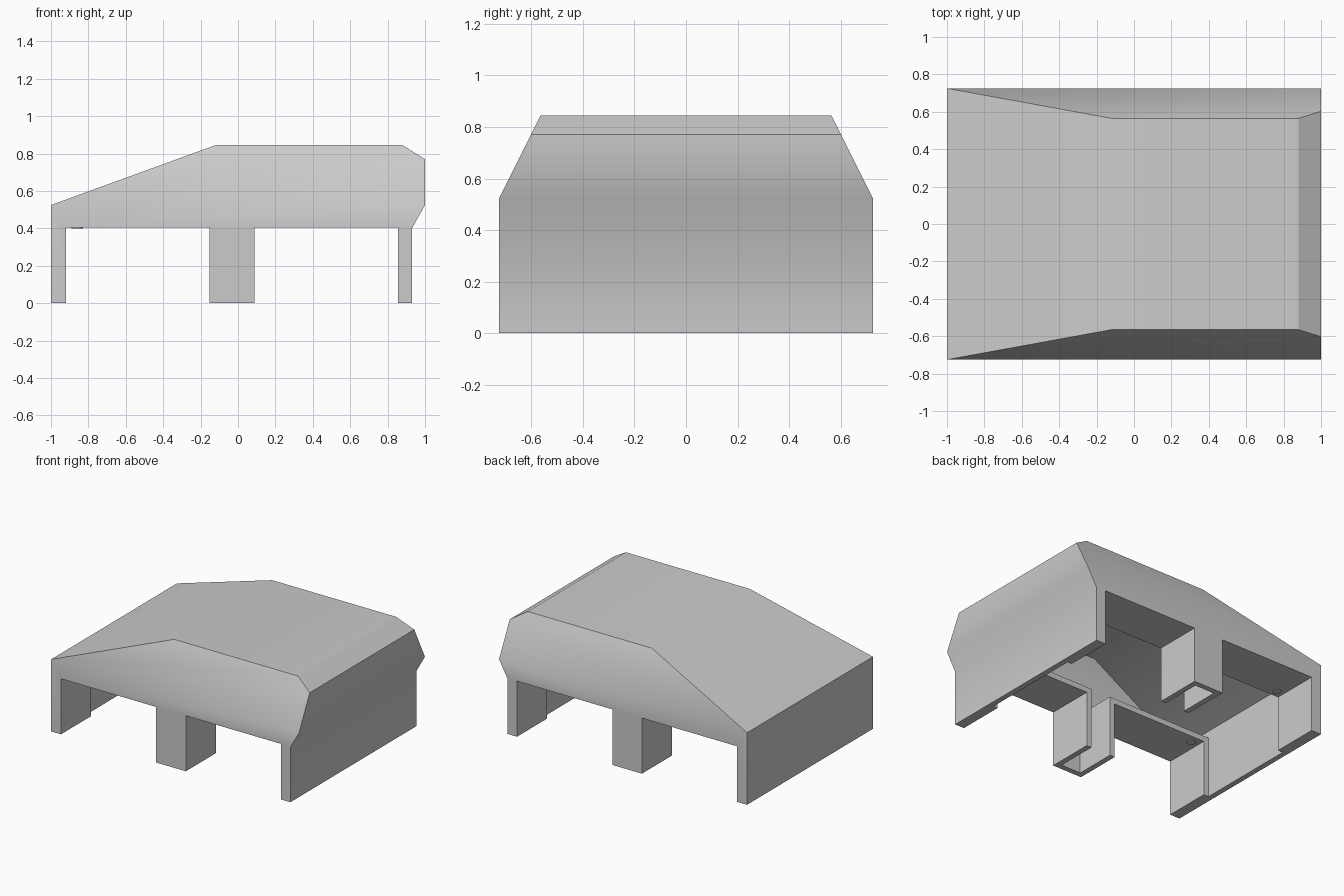
import bpy
import bmesh
import math
from mathutils import Vector

if "Cube" in bpy.data.objects:
    bpy.data.objects.remove(bpy.data.objects["Cube"], do_unlink=True)

grey = bpy.data.materials.new("plain grey")
grey.use_nodes = True
colour = (0.6, 0.6, 0.6, 1)
grey.diffuse_color = colour
grey.node_tree.nodes["Principled BSDF"].inputs["Base Color"].default_value = colour


def finish(name, bm):
    bmesh.ops.recalc_face_normals(bm, faces=bm.faces[:])
    mesh = bpy.data.meshes.new(name)
    bm.to_mesh(mesh)
    bm.free()
    mesh.materials.append(grey)
    obj = bpy.data.objects.new(name, mesh)
    bpy.context.collection.objects.link(obj)
    return obj


def prism(name, points, axis, half):
    """Extrude a (horizontal, z) profile along x or y, from -half to half."""
    bm = bmesh.new()

    def place(p, d):
        return (p[0], d, p[1]) if axis == "y" else (d, p[0], p[1])

    face = bm.faces.new([bm.verts.new(place(p, -half)) for p in points])
    out = bmesh.ops.extrude_face_region(bm, geom=[face])
    moved = [g for g in out["geom"] if isinstance(g, bmesh.types.BMVert)]
    step = Vector((0, 2 * half, 0)) if axis == "y" else Vector((2 * half, 0, 0))
    bmesh.ops.translate(bm, verts=moved, vec=step)
    return finish(name, bm)


def box(name, low, high):
    bm = bmesh.new()
    bmesh.ops.create_cube(bm, size=1)
    for v in bm.verts:
        v.co = [a + (c + 0.5) * (b - a) for a, b, c in zip(low, high, v.co)]
    return finish(name, bm)


def boolean(target, tool, operation="DIFFERENCE"):
    mod = target.modifiers.new("cut", "BOOLEAN")
    mod.operation = operation
    mod.solver = "EXACT"
    mod.object = tool
    bpy.context.view_layer.objects.active = target
    bpy.ops.object.modifier_apply(modifier=mod.name)
    bpy.data.objects.remove(tool, do_unlink=True)


def hull(name, profile, half, shoulder, top_half, top):
    """Long profile crossed with a symmetric end profile that tapers upward."""
    body = prism(name, profile, "y", half + 0.1)
    right = [(half, -0.3), (half, shoulder), (top_half, top)]
    slope = (half - top_half) / (top - shoulder)
    right.append((top_half - 0.1 * slope, top + 0.1))
    left = [(-y, z) for y, z in reversed(right)]
    boolean(body, prism("end_profile", right + left, "x", 1.2), "INTERSECT")
    return body


# Thin outer shell, open underneath
shell = hull("shell", [(-1, 0), (-1, 0.525), (-0.12, 0.845), (0.88, 0.845),
                       (1, 0.77), (1, 0.525), (0.93, 0.4), (0.93, 0)],
             0.725, 0.525, 0.565, 0.845)
boolean(shell, hull("hollow", [(-0.96, -0.1), (-0.96, 0.497), (-0.113, 0.805), (0.868, 0.805),
                               (0.96, 0.748), (0.96, 0.536), (0.89, 0.411), (0.89, -0.1)],
                    0.685, 0.516, 0.54, 0.805))

# Four wheel wells: thin-walled boxes, open below and at both sides
INNER, WELL_TOP, WALL = 0.38, 0.405, 0.04
wells = [(-0.92, -0.152), (0.087, 0.855)]
for x0, x1 in wells:
    for side in (-1, 1):
        y0, y1 = sorted((side * INNER, side * 0.705))
        boolean(shell, box("well", (x0 - WALL - 0.01 * (x0 < -0.5), y0, 0),
                           (x1 + WALL + 0.01 * (x1 > 0.5), y1, WELL_TOP + WALL)), "UNION")
for x0, x1 in wells:
    boolean(shell, box("bay", (x0, -1, -0.1), (x1, 1, WELL_TOP)))

# Tidy the cut faces
bm = bmesh.new()
bm.from_mesh(shell.data)
bmesh.ops.remove_doubles(bm, verts=bm.verts[:], dist=0.0003)
bmesh.ops.dissolve_limit(bm, angle_limit=math.radians(0.5), verts=bm.verts[:], edges=bm.edges[:])
bm.to_mesh(shell.data)
bm.free()

# Small pegs beneath the wells
for side, label in ((-1, "front"), (1, "back")):
    bm = bmesh.new()
    bmesh.ops.create_cone(bm, cap_ends=True, segments=16, radius1=0.03, radius2=0.03, depth=0.02)
    peg = finish(label + "_peg", bm)
    peg.location = (-0.86, side * 0.44, 0.41)

for obj in bpy.context.scene.objects:
    obj.select_set(obj.type == "MESH")
bpy.context.view_layer.objects.active = shell
bpy.ops.object.shade_smooth_by_angle(angle=math.radians(32))
